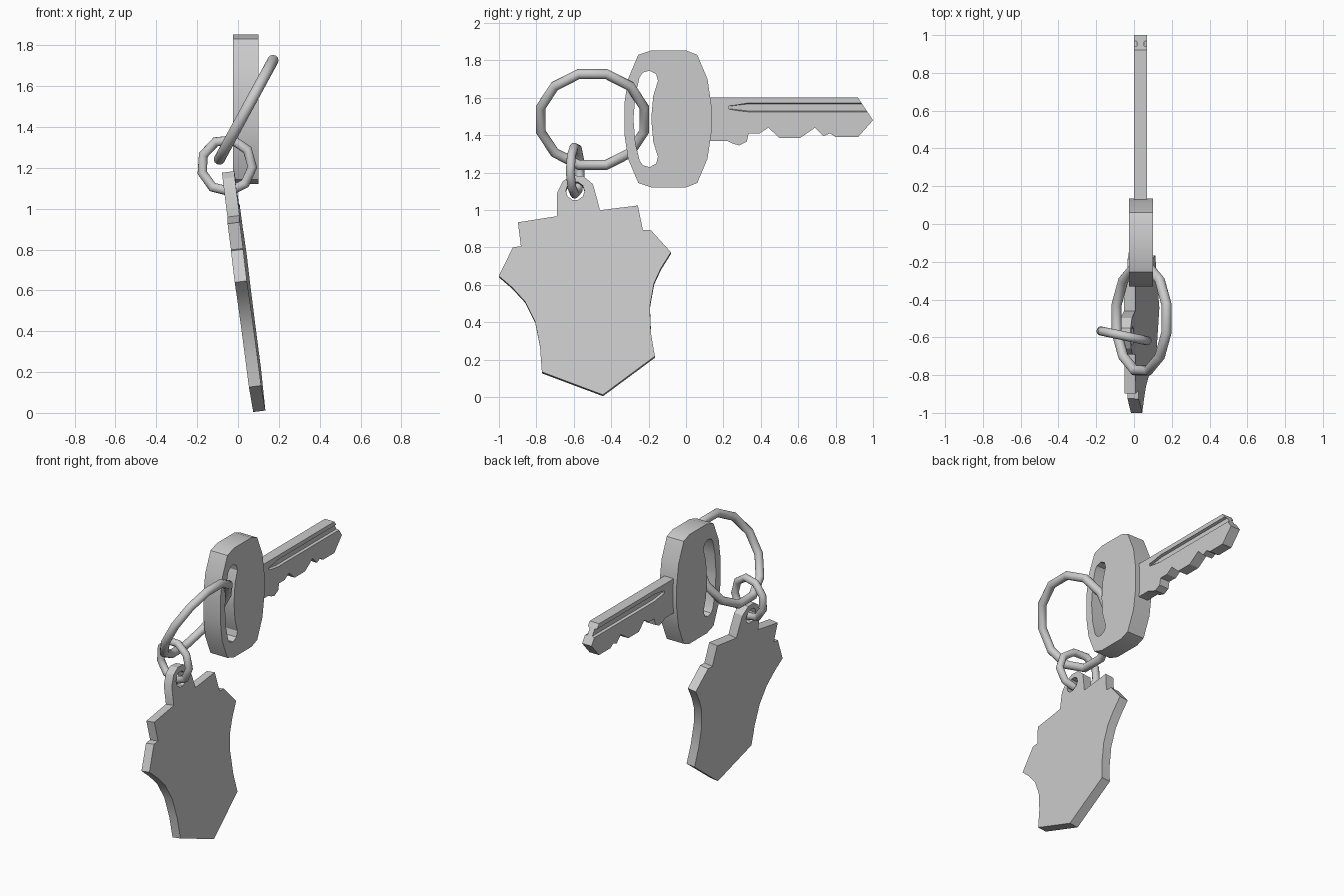
import bpy, bmesh, math
from mathutils import Matrix, Vector

if "Cube" in bpy.data.objects:
    bpy.data.objects.remove(bpy.data.objects["Cube"])


def plate(name, loops, x, half, slope=(0, 0), smooth=30):
    """Flat plate from (y, z) loops; later loops are holes. Mid plane: X = x + slope . (y, z)."""
    cu = bpy.data.curves.new(name, 'CURVE')
    cu.dimensions = '2D'
    cu.fill_mode = 'BOTH'
    cu.extrude = half
    for pts in loops:
        s = cu.splines.new('POLY')
        s.points.add(len(pts) - 1)
        for p, (y, z) in zip(s.points, pts):
            p.co = (y, z, 0, 1)
        s.use_cyclic_u = True
    tmp = bpy.data.objects.new(name, cu)
    bpy.context.collection.objects.link(tmp)
    me = bpy.data.meshes.new_from_object(tmp.evaluated_get(bpy.context.evaluated_depsgraph_get()))
    bpy.data.objects.remove(tmp)
    b, c = slope
    n = Vector((1, -b, -c)).normalized()
    me.transform(Matrix(((b, c, n.x, x), (1, 0, n.y, 0), (0, 1, n.z, 0), (0, 0, 0, 1))))
    bm = bmesh.new()
    bm.from_mesh(me)
    bmesh.ops.remove_doubles(bm, verts=bm.verts, dist=1e-4)
    bmesh.ops.dissolve_limit(bm, angle_limit=0.01, verts=bm.verts, edges=bm.edges)
    bmesh.ops.recalc_face_normals(bm, faces=bm.faces)
    bm.to_mesh(me)
    bm.free()
    ob = bpy.data.objects.new(name, me)
    bpy.context.collection.objects.link(ob)
    shade(ob, smooth)
    return ob


def shade(ob, angle):
    bpy.ops.object.select_all(action='DESELECT')
    ob.select_set(True)
    bpy.context.view_layer.objects.active = ob
    bpy.ops.object.shade_smooth_by_angle(angle=math.radians(angle))


def ring(name, loc, rot, phase, sides, major, minor):
    bpy.ops.mesh.primitive_torus_add(major_segments=sides, minor_segments=12,
                                     major_radius=major, minor_radius=minor)
    ob = bpy.context.object
    ob.name = name
    ob.data.transform(Matrix.Translation(loc) @ rot @ Matrix.Rotation(math.radians(phase), 4, 'Z'))
    shade(ob, 45)


def mirror_z(pts, mid):
    return pts + [(y, 2 * mid - z) for y, z in reversed(pts)]


R = lambda deg, axis: Matrix.Rotation(math.radians(deg), 4, axis)
MID = 1.487

# key bow with a curved slot
bow = mirror_z([(-.33, 1.565), (-.31, 1.70), (-.255, 1.83), (-.185, 1.853), (0, 1.853),
                (.06, 1.83), (.115, 1.70), (.135, 1.565)], MID)
slot = mirror_z([(-.28, 1.50), (-.27, 1.62), (-.248, 1.71), (-.23, 1.735), (-.195, 1.745),
                 (-.16, 1.727), (-.15, 1.69), (-.175, 1.61), (-.185, 1.50)], MID)
plate('key_bow', [bow, slot], .0375, .063)

# key blade with teeth
blade = plate('key_blade', [[
    (.10, 1.60), (.92, 1.60), (1.0, 1.48), (.92, 1.39), (.80, 1.39), (.77, 1.41), (.735, 1.395),
    (.69, 1.44), (.61, 1.385), (.50, 1.385), (.44, 1.44), (.395, 1.41), (.335, 1.41),
    (.325, 1.365), (.285, 1.345), (.25, 1.355), (.22, 1.37), (.10, 1.37)]], .035, .035)

# tapered grooves on both sides of the blade
for x, inward in ((0, 1), (.07, -1)):
    cut = plate('groove_cutter', [[(.23, 1.558), (.23, 1.537), (.33, 1.52), (1.05, 1.52),
                                   (1.05, 1.577), (.33, 1.577)]], x, .017)
    for v in cut.data.vertices:
        if (v.co.x - x) * inward > 0:
            v.co.z = 1.548 + (v.co.z - 1.548) * .65
    cut.hide_render = True
    mod = blade.modifiers.new('groove', 'BOOLEAN')
    mod.operation = 'DIFFERENCE'
    mod.solver = 'EXACT'
    mod.object = cut
    bpy.context.view_layer.objects.active = blade
    bpy.ops.object.modifier_apply(modifier=mod.name)
    bpy.data.objects.remove(cut)
shade(blade, 30)

# rings
ring('key_ring', (.04, -.50, 1.484), R(118.5, 'Y'), 15, 12, .286, .027)
ring('link_ring', (-.055, -.592, 1.212), R(-12, 'Z') @ R(90, 'X'), 36, 9, .128, .024)

# hanging tag, slightly tilted, with a hole in its tab
tag = [(-.69, .963), (-.69, 1.085), (-.658, 1.15), (-.61, 1.18), (-.55, 1.178), (-.497, 1.134),
       (-.47, 1.037), (-.46, .995), (-.257, 1.02), (-.23, .888), (-.187, .888), (-.08, .77),
       (-.134, .684), (-.171, .604), (-.193, .481), (-.187, .337), (-.166, .214), (-.444, .008),
       (-.77, .13), (-.78, .267), (-.807, .401), (-.861, .508), (-.93, .583), (-1, .643),
       (-.925, .797), (-.882, .802), (-.898, .93)]
hole = [(-.592 + .05 * math.cos(i * math.pi / 5), 1.098 + .05 * math.sin(i * math.pi / 5))
        for i in range(10)]
plate('hanging_tag', [tag, hole], .113, .03, (.017, -.128))
